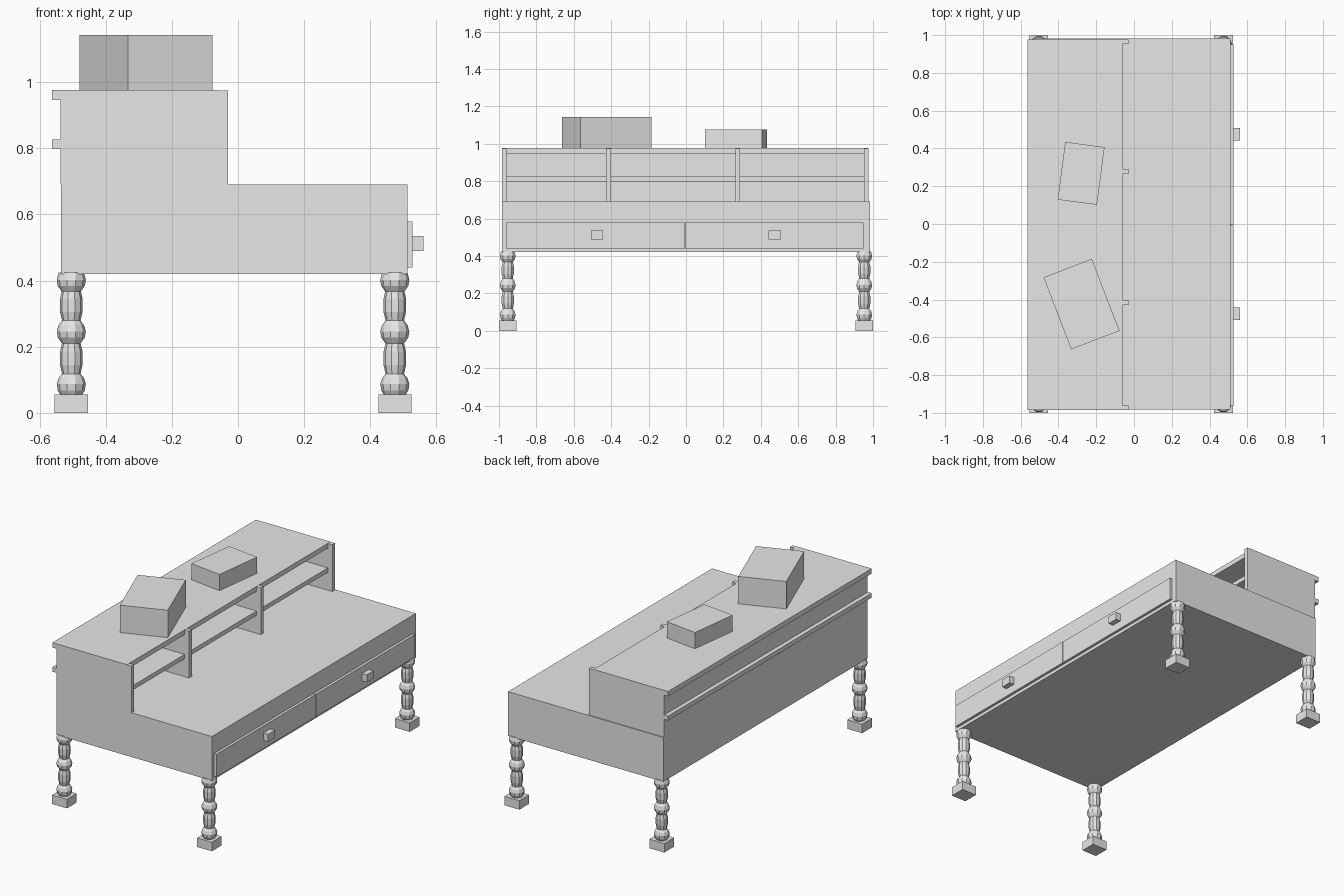
import bpy, bmesh, math

if "Cube" in bpy.data.objects:
    bpy.data.objects.remove(bpy.data.objects["Cube"])

grey = bpy.data.materials.new("plain grey")
grey.diffuse_color = (0.8, 0.8, 0.8, 1)
grey.use_nodes = True
grey.node_tree.nodes["Principled BSDF"].inputs["Base Color"].default_value = grey.diffuse_color


def finish(name, bm):
    bmesh.ops.recalc_face_normals(bm, faces=bm.faces)
    me = bpy.data.meshes.new(name)
    bm.to_mesh(me)
    bm.free()
    me.materials.append(grey)
    ob = bpy.data.objects.new(name, me)
    bpy.context.collection.objects.link(ob)
    return ob


def box(name, x0, x1, y0, y1, z0, z1, turn=0):
    bm = bmesh.new()
    bmesh.ops.create_cube(bm, size=1)
    for v in bm.verts:
        v.co.x *= x1 - x0
        v.co.y *= y1 - y0
        v.co.z *= z1 - z0
    ob = finish(name, bm)
    ob.location = ((x0 + x1) / 2, (y0 + y1) / 2, (z0 + z1) / 2)
    ob.rotation_euler.z = math.radians(turn)
    return ob


def lathe(name, profile, sides, x, y):
    bm = bmesh.new()
    rings = []
    for r, z in profile:
        rings.append([bm.verts.new((r * math.cos(math.tau * i / sides),
                                    r * math.sin(math.tau * i / sides), z))
                      for i in range(sides)])
    for a, b in zip(rings, rings[1:]):
        for i in range(sides):
            j = (i + 1) % sides
            bm.faces.new((a[i], a[j], b[j], b[i]))
    bm.faces.new(rings[0])
    bm.faces.new(rings[-1])
    ob = finish(name, bm)
    ob.location = (x, y, 0)
    return ob


# desk body
box("desk_body", -0.535, 0.512, -0.983, 0.983, 0.42, 0.69)

# upright shelf panels and back
for y0, y1 in ((-0.985, -0.96), (-0.428, -0.402), (0.264, 0.29), (0.952, 0.977)):
    box("shelf_upright", -0.535, -0.03, y0, y1, 0.69, 0.975)
box("shelf_back", -0.537, -0.53, -0.983, 0.977, 0.69, 0.974)

# long shelves projecting behind the back panel
for name, z0, z1 in (("middle_shelf", 0.799, 0.826), ("top_shelf", 0.946, 0.976)):
    box(name, -0.563, -0.06, -0.985, 0.977, z0, z1)

# drawers with knobs
for name, y0, y1, k in (("left_drawer", -0.963, -0.009, -0.476),
                        ("right_drawer", -0.005, 0.95, 0.474)):
    box(name, 0.51, 0.528, y0, y1, 0.44, 0.578)
    box(name + "_knob", 0.526, 0.56, k - 0.033, k + 0.033, 0.489, 0.535)

# turned legs on square feet
profile = [(0.03, 0.05), (0.041, 0.068), (0.044, 0.088), (0.038, 0.106), (0.028, 0.118),
           (0.034, 0.145), (0.034, 0.185), (0.028, 0.21),
           (0.041, 0.228), (0.044, 0.246), (0.039, 0.264), (0.028, 0.28),
           (0.034, 0.305), (0.034, 0.345), (0.029, 0.367),
           (0.041, 0.384), (0.044, 0.402), (0.038, 0.425)]
for x in (-0.504, 0.474):
    for y in (-0.953, 0.953):
        lathe("turned_leg", profile, 10, x, y)
        box("square_foot", x - 0.05, x + 0.05, y - 0.047, y + 0.047, 0, 0.055)

# boxes lying on top
box("large_box", -0.278 - 0.137, -0.278 + 0.137, -0.424 - 0.204, -0.424 + 0.204,
    0.974, 1.143, 21)
box("small_box", -0.28 - 0.105, -0.28 + 0.105, 0.268 - 0.154, 0.268 + 0.154,
    0.974, 1.075, -7.5)
